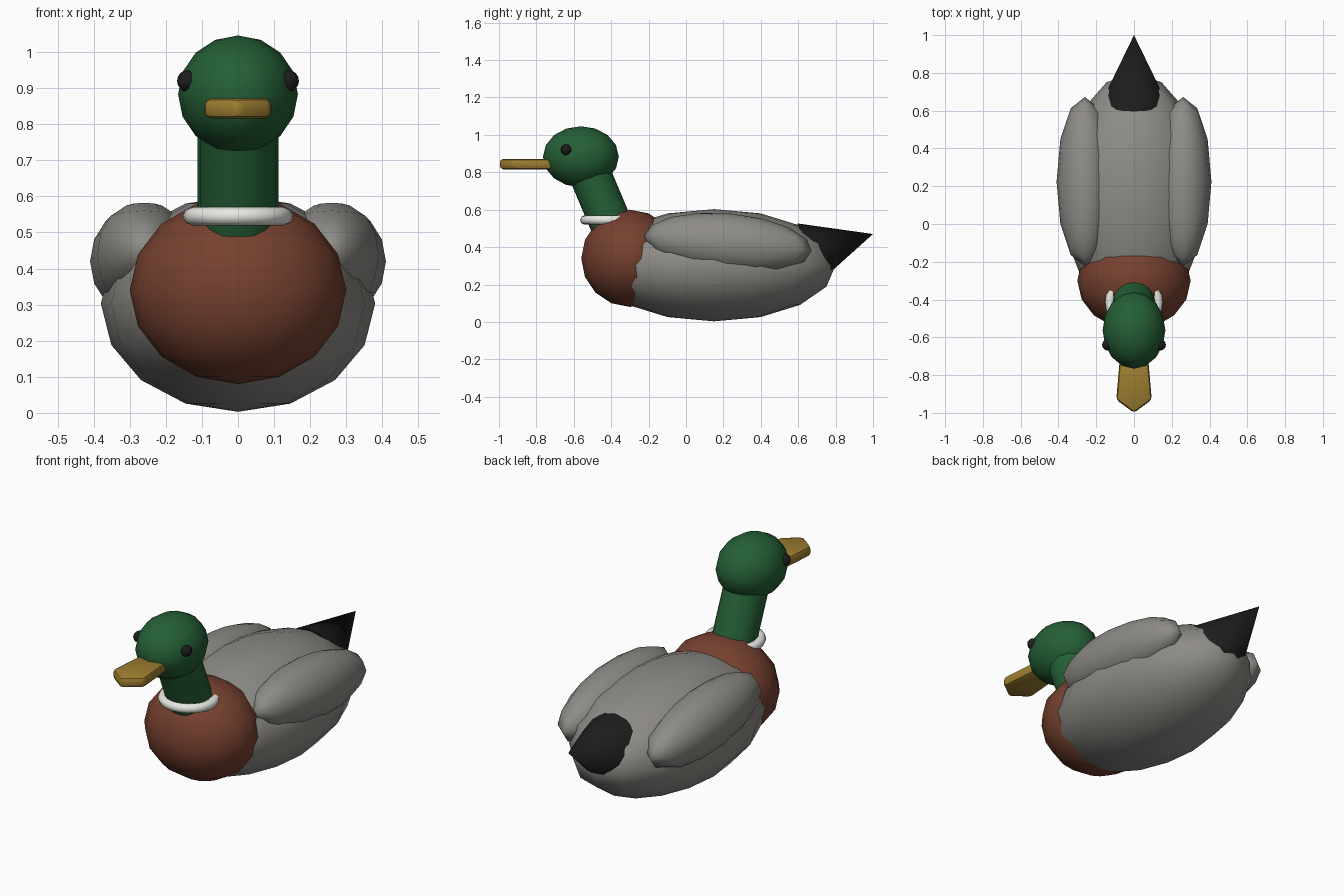
import bpy, bmesh, math
from mathutils import Vector

if "Cube" in bpy.data.objects:
    bpy.data.objects.remove(bpy.data.objects["Cube"])


def material(name, rgb):
    m = bpy.data.materials.new(name)
    m.diffuse_color = (*rgb, 1)
    m.use_nodes = True
    m.node_tree.nodes["Principled BSDF"].inputs["Base Color"].default_value = m.diffuse_color
    return m


GREEN = material("dark green", (0.018, 0.115, 0.036))
BROWN = material("chestnut brown", (0.18, 0.052, 0.028))
GREY = material("warm grey", (0.27, 0.26, 0.24))
BLACK = material("black", (0.012, 0.012, 0.012))
WHITE = material("white", (0.8, 0.8, 0.77))
YELLOW = material("bill yellow", (0.34, 0.21, 0.03))


def finish(name, mat, angle=40):
    ob = bpy.context.object
    ob.name = name
    ob.data.materials.append(mat)
    bpy.ops.object.shade_smooth_by_angle(angle=math.radians(angle))
    return ob


def ellipsoid(name, mat, centre, radii, segs=16, rings=8, pitch=0):
    bpy.ops.mesh.primitive_uv_sphere_add(segments=segs, ring_count=rings, radius=1,
                                         location=centre, rotation=(math.radians(pitch), 0, 0))
    bpy.context.object.scale = radii
    return finish(name, mat)


def cone(name, mat, start, end, r1, r2, sides=16):
    a, b = Vector(start), Vector(end)
    bpy.ops.mesh.primitive_cone_add(vertices=sides, radius1=r1, radius2=r2, depth=(b - a).length,
                                    location=(a + b) / 2)
    ob = bpy.context.object
    # tilt only in the y-z plane
    ob.rotation_euler = (-math.atan2(b.y - a.y, b.z - a.z), 0, 0)
    return finish(name, mat)


# Body, chest and head
ellipsoid("body", GREY, (0, 0.15, 0.303), (0.38, 0.65, 0.3))
ellipsoid("chest", BROWN, (0, -0.3, 0.34), (0.3, 0.26, 0.26))
ellipsoid("head", GREEN, (0, -0.562, 0.883), (0.166, 0.203, 0.163))

# Leaning neck and upturned pointed tail
cone("neck", GREEN, (0, -0.37, 0.45), (0, -0.53, 0.83), 0.112, 0.112)
cone("tail", BLACK, (0, 0.646, 0.362), (0, 1.0, 0.47), 0.172, 0)

# White neck ring
bpy.ops.mesh.primitive_torus_add(location=(0, -0.414, 0.545), major_radius=0.128, minor_radius=0.025,
                                 major_segments=24, minor_segments=8)
finish("collar", WHITE, 60)

# Wings and eyes on both sides
for side, label in ((-1, "left"), (1, "right")):
    ellipsoid(label + "_wing", GREY, (side * 0.26, 0.224, 0.42), (0.15, 0.45, 0.16), 12, 8, pitch=-5)
    ellipsoid(label + "_eye", BLACK, (side * 0.139, -0.64, 0.92), (0.03, 0.03, 0.03), 12, 8)

# Flat bill: extruded outline widening to a blunt point, with rounded edges
half = [(0.074, -0.7), (0.094, -0.93)]
outline = half + [(0, -1.0)] + [(-x, y) for x, y in reversed(half)]
bm = bmesh.new()
face = bm.faces.new([bm.verts.new((x, y, 0.816)) for x, y in outline])
top = bmesh.ops.extrude_face_region(bm, geom=[face])["geom"]
bmesh.ops.translate(bm, vec=(0, 0, 0.056), verts=[v for v in top if isinstance(v, bmesh.types.BMVert)])
bmesh.ops.recalc_face_normals(bm, faces=bm.faces)
bmesh.ops.bevel(bm, geom=list(bm.edges), offset=0.018, segments=2, profile=0.5, affect='EDGES')
mesh = bpy.data.meshes.new("bill")
bm.to_mesh(mesh)
bm.free()
bill = bpy.data.objects.new("bill", mesh)
bpy.context.collection.objects.link(bill)
bpy.ops.object.select_all(action='DESELECT')
bill.select_set(True)
bpy.context.view_layer.objects.active = bill
finish("bill", YELLOW)
